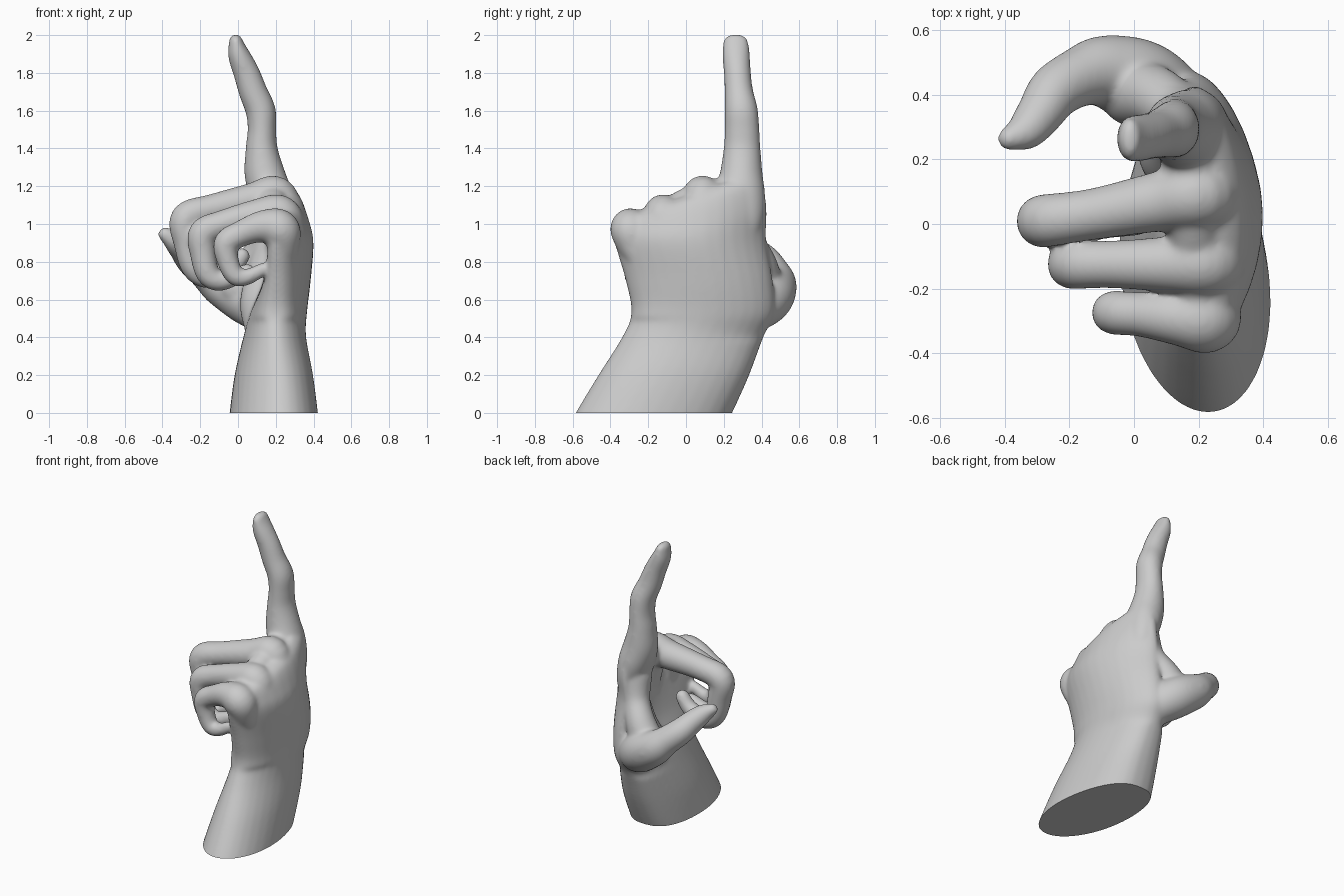
import bpy, bmesh
from math import sin, cos, pi, copysign
from mathutils import Vector

SIDES = 32
bm = bmesh.new()


def spline(rows, n=6):
    """Catmull-Rom through rows of numbers."""
    p = [rows[0]] + rows + [rows[-1]]
    out = []
    for i in range(1, len(p) - 2):
        for k in range(n):
            t = k / n
            out.append([0.5 * (2 * b + (c - a) * t + (2 * a - 5 * b + 4 * c - d) * t * t
                               + (3 * b - a - 3 * c + d) * t ** 3)
                        for a, b, c, d in zip(*p[i - 1:i + 3])])
    return out + [list(rows[-1])]


def loft(rings):
    loops = [[bm.verts.new(co) for co in r] for r in rings]
    faces = [bm.faces.new(loops[0][::-1]), bm.faces.new(loops[-1])]
    for a, b in zip(loops, loops[1:]):
        for i in range(SIDES):
            j = (i + 1) % SIDES
            faces.append(bm.faces.new((a[i], a[j], b[j], b[i])))
    bmesh.ops.recalc_face_normals(bm, faces=faces)


def digit(rows):
    """Round-ended tube; rows are x, y, z, radius across, radius deep."""
    pts = spline([r if len(r) == 5 else r + (r[3],) for r in rows])
    cen = [Vector(p[:3]) for p in pts]
    rings = []

    def ring(c, tan, ru, rv):
        v = tan.cross(Vector((0, 1, 0))).normalized()
        u = v.cross(tan).normalized()
        rings.append([c + u * ru * cos(2 * pi * i / SIDES) + v * rv * sin(2 * pi * i / SIDES)
                      for i in range(SIDES)])

    last = len(pts) - 1
    for i, p in enumerate(pts):
        tan = (cen[min(i + 1, last)] - cen[max(i - 1, 0)]).normalized()
        caps = [0.0]
        if i == 0:
            caps = [-1.5, -1.2, -0.8, -0.4, 0]
        elif i == last:
            caps = [0, 0.4, 0.8, 1.2, 1.5]
        for a in caps:
            ring(cen[i] + tan * min(p[3], p[4]) * sin(a), tan, p[3] * cos(a), p[4] * cos(a))
    loft(rings)


# forearm and palm: z, centre x, half x, centre y, half y, bow, tilt, slope
palm = [
    (-.06, .19, .235, -.20, .41, 0, -.04, 0),
    (0, .19, .23, -.17, .415, 0, -.04, 0),
    (.2, .19, .205, -.065, .40, 0, -.03, 0),
    (.4, .195, .165, .035, .375, .02, -.02, 0),
    (.53, .215, .15, .09, .38, .04, -.01, 0),
    (.7, .26, .125, .07, .39, .08, 0, 0),
    (.9, .29, .11, .025, .40, .12, 0, .01),
    (1.02, .285, .09, .025, .405, .10, 0, .06),
    (1.12, .26, .075, .03, .37, .06, 0, .10),
    (1.16, .235, .05, .03, .32, .04, 0, .11),
]
rings = []
for z, cx, rx, cy, ry, bow, tilt, slope in spline(palm):
    ring = []
    blunt = 0.75 if z < 0.4 else 0.9
    for i in range(SIDES):
        a = 2 * pi * i / SIDES
        u, v = cos(a), sin(a)
        if v > 0:   # the thumb side is blunter at the wrist
            u = copysign(abs(u) ** blunt, u)
        elif z > 0.5:   # fuller outer edge of the palm
            u = copysign(abs(u) ** 0.75, u)
            bow_here = bow * 0.7
        bend = bow * (0.7 if v < 0 else 1)
        ring.append((cx + rx * u - bend * v * v + tilt * v, cy + ry * v, z + slope * v))
    rings.append(ring)
loft(rings)

# raised index finger
digit([(.22, .22, .88, .12, .07), (.21, .265, 1.02, .14, .09), (.175, .285, 1.15, .135, .11),
       (.14, .293, 1.27, .113, .107), (.125, .297, 1.4, .098, .085), (.127, .297, 1.5, .092, .076),
       (.12, .293, 1.6, .088, .08), (.08, .28, 1.7, .076, .076), (.045, .272, 1.8, .072, .070),
       (.003, .265, 1.9, .074, .058), (-.012, .263, 1.97, .067, .036)])

# curled middle, ring and little fingers, each starting inside the palm
digit([(.25, .08, .85, .08), (.235, .085, 1.03, .105), (.20, .09, 1.15, .105), (.08, .07, 1.125, .094),
       (-.13, .03, 1.08, .08), (-.275, .01, 1.03, .083), (-.265, .01, .90, .076), (-.23, .01, .77, .07),
       (-.15, .01, .72, .062), (-.04, .01, .76, .052), (.02, .01, .83, .045)])
digit([(.25, -.09, .78, .07), (.25, -.115, .96, .10), (.22, -.12, 1.05, .105), (.1, -.125, 1.045, .087),
       (-.08, -.125, 1.0, .074), (-.185, -.125, .95, .078), (-.185, -.125, .84, .069),
       (-.155, -.125, .73, .063), (-.08, -.125, .70, .053), (.05, -.125, .75, .042)])
digit([(.25, -.22, .75, .05), (.24, -.275, .88, .085), (.22, -.295, .97, .107), (.13, -.29, .987, .086),
       (.02, -.28, .95, .07), (-.06, -.275, .90, .069), (-.055, -.275, .81, .059),
       (-.015, -.275, .725, .052), (.05, -.275, .72, .044), (.13, -.275, .76, .036)])

# skin between the knuckles
digit([(.20, -.27, .98, .075), (.19, -.12, 1.045, .08), (.18, .06, 1.13, .085), (.17, .22, 1.16, .09)])

# thumb reaching across, the web of skin to the index finger, and the ball of the thumb
digit([(.17, .20, .43, .08), (.12, .35, .54, .12), (.03, .435, .61, .132), (-.09, .472, .68, .114),
       (-.17, .455, .745, .093), (-.245, .41, .81, .085), (-.29, .345, .865, .074),
       (-.335, .29, .91, .062), (-.385, .265, .945, .04)])
digit([(.0, .41, .66, .11), (.075, .39, .78, .095), (.14, .34, .90, .085), (.17, .30, 1.05, .10)])
digit([(.14, .15, .40, .09), (.14, .23, .56, .13), (.15, .29, .72, .11), (.18, .30, .88, .09)])

# fuse into one smooth skin
mesh = bpy.data.meshes.new("hand")
bm.to_mesh(mesh)
bm.free()
hand = bpy.data.objects.new("hand", mesh)
bpy.context.collection.objects.link(hand)
rm = hand.modifiers.new("fuse", 'REMESH')
rm.mode = 'VOXEL'
rm.voxel_size = 0.009
sm = hand.modifiers.new("soften", 'SMOOTH')
sm.factor = 0.5
sm.iterations = 30
fused = bpy.data.meshes.new_from_object(hand.evaluated_get(bpy.context.evaluated_depsgraph_get()))
hand.modifiers.clear()

# flat cut at the forearm
bm = bmesh.new()
bm.from_mesh(fused)
bmesh.ops.bisect_plane(bm, geom=bm.verts[:] + bm.edges[:] + bm.faces[:],
                       plane_co=(0, 0, 0), plane_no=(0, 0, 1), clear_inner=True)
bmesh.ops.holes_fill(bm, edges=[e for e in bm.edges if e.is_boundary], sides=0)
bmesh.ops.recalc_face_normals(bm, faces=bm.faces[:])
bm.to_mesh(mesh)
bm.free()
bpy.data.meshes.remove(fused)

bpy.context.view_layer.objects.active = hand
hand.select_set(True)
bpy.ops.object.shade_smooth_by_angle(angle=0.9)
